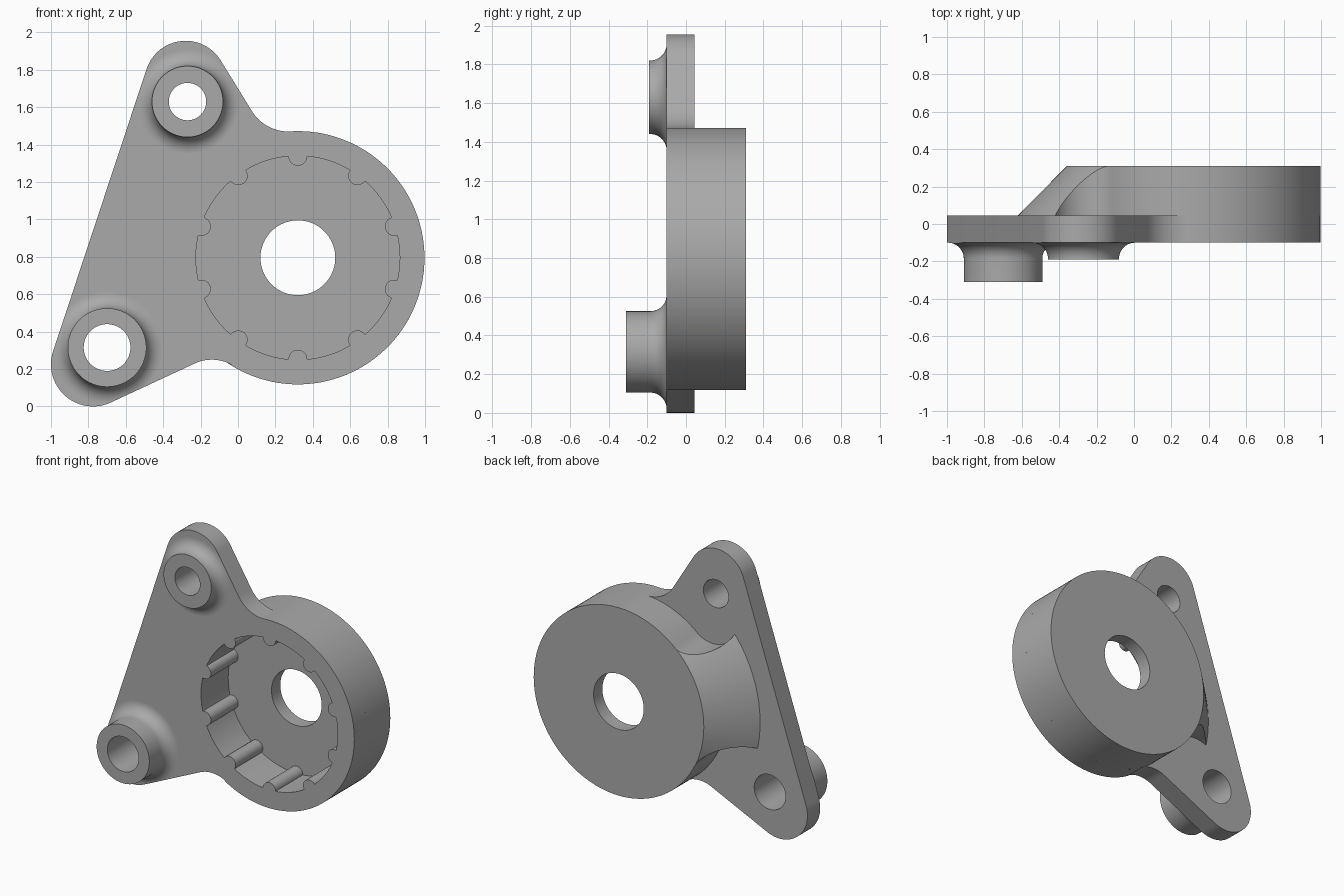
import bpy, bmesh, math

if "Cube" in bpy.data.objects:
    bpy.data.objects.remove(bpy.data.objects["Cube"])

C = (0.32, 0.795)          # housing axis (x, z)
R = 0.677                  # housing radius
FRONT, STEP, FLOOR, BACK = -0.10, 0.045, 0.21, 0.31   # y levels

grey = bpy.data.materials.new("grey metal")
grey.diffuse_color = (0.40, 0.40, 0.40, 1)
grey.use_nodes = True
grey.node_tree.nodes["Principled BSDF"].inputs["Base Color"].default_value = grey.diffuse_color


def arc(c, r, a0, a1, n=24):
    """Points on an arc in the xz plane, degrees, clockwise if a1 < a0."""
    out = []
    for i in range(n + 1):
        a = math.radians(a0 + (a1 - a0) * i / n)
        out.append((c[0] + r * math.cos(a), c[1] + r * math.sin(a)))
    return out


def circle(c, r, n=96):
    return arc(c, r, 0, 360, n)[:-1]


def finish(bm, name):
    bmesh.ops.recalc_face_normals(bm, faces=bm.faces[:])
    me = bpy.data.meshes.new(name)
    bm.to_mesh(me)
    bm.free()
    me.materials.append(grey)
    ob = bpy.data.objects.new(name, me)
    bpy.context.collection.objects.link(ob)
    return ob


def prism(name, pts, y0, y1, pts_back=None):
    """Solid between a front outline and a back outline."""
    bm = bmesh.new()
    a = [bm.verts.new((x, y0, z)) for x, z in pts]
    b = [bm.verts.new((x, y1, z)) for x, z in (pts_back or pts)]
    bm.faces.new(a)
    bm.faces.new(b)
    for i in range(len(a)):
        j = (i + 1) % len(a)
        bm.faces.new((a[i], a[j], b[j], b[i]))
    return finish(bm, name)


def ring(name, c, prof, n=96):
    """Closed (radius, y) profile turned around an axis along y."""
    bm = bmesh.new()
    rows = [[bm.verts.new((x, y, z)) for x, z in circle(c, r, n)] for r, y in prof]
    for k in range(len(rows)):
        p, q = rows[k], rows[(k + 1) % len(rows)]
        for i in range(n):
            j = (i + 1) % n
            bm.faces.new((p[i], p[j], q[j], q[i]))
    return finish(bm, name)


def combine(ob, cutter, op):
    m = ob.modifiers.new("bool", 'BOOLEAN')
    m.operation, m.solver, m.object = op, 'EXACT', cutter
    bpy.context.view_layer.objects.active = ob
    bpy.ops.object.modifier_apply(modifier=m.name)


# plate outline: housing arc, upper fillet, two rounded lobes, lower fillet
outline = (arc(C, R, -121.1, 93.2, 90)
           + arc((0.27, 1.70), 0.23, 273.2, 212)[1:]
           + arc((-0.28, 1.735), 0.22, 32, 162)
           + arc((-0.775, 0.225), 0.225, 162, 295)
           + arc((-0.14, 0.034), 0.216, 115, 58.9)[:-1])

# housing outline with the web that flares towards the plate
web = (arc(C, R, -153, 130.5, 110)
       + arc((-0.245, 1.456), 0.193, 310.5, 204.8)[1:]
       + arc(C, 0.95, 141.9, 191.8)
       + arc((-0.505, 0.375), 0.248, 113.8, 27)[:-1])

# pocket outline with ten half-round ribs
pocket = []
for k in range(10):
    a = 90 + 36 * k
    ctr = arc(C, 0.542, a, a, 1)[0]
    pocket += arc(ctr, 0.05, a + 270, a + 90, 14)
    pocket += arc(C, 0.545, a + 5.4, a + 30.6, 10)

plate = prism("mounting_plate", outline, FRONT, STEP)
housing = prism("housing", web, STEP, BACK)

# sloped back of the web
cone = prism("cone_cutter", circle(C, 0.962, 160), STEP - 0.02, BACK + 0.02,
             circle(C, 0.659, 160))
combine(housing, cone, 'INTERSECT')

pocket_cut = prism("pocket_cutter", pocket, FRONT - 0.1, FLOOR)
bore_cut = prism("bore_cutter", circle(C, 0.20), FRONT - 0.2, BACK + 0.1)
for ob in (plate, housing):
    combine(ob, pocket_cut, 'DIFFERENCE')
combine(housing, bore_cut, 'DIFFERENCE')
helpers = [cone, pocket_cut, bore_cut]

# bosses: centre, outer radius, hole radius, front y
clip = prism("outline_cutter", outline, -0.5, 0.2)
helpers.append(clip)
parts = [plate, housing]
f = 0.085                  # foot fillet radius
for name, c, r, h, y in (("upper_boss", (-0.27, 1.63), 0.19, 0.10, -0.19),
                         ("lower_boss", (-0.70, 0.315), 0.21, 0.125, -0.31)):
    foot = arc((r + f, FRONT - f), f, 90, 180, 12)
    boss = ring(name, c, [(h, FRONT)] + foot + [(r, y), (h, y)])
    combine(boss, clip, 'INTERSECT')
    hole = prism(name + "_hole_cutter", circle(c, h), -0.5, 0.2)
    combine(plate, hole, 'DIFFERENCE')
    helpers.append(hole)
    parts.append(boss)

for ob in helpers:
    bpy.data.objects.remove(ob)

for ob in parts:
    bpy.ops.object.select_all(action='DESELECT')
    ob.select_set(True)
    bpy.context.view_layer.objects.active = ob
    bpy.ops.object.shade_smooth_by_angle(angle=math.radians(30))
